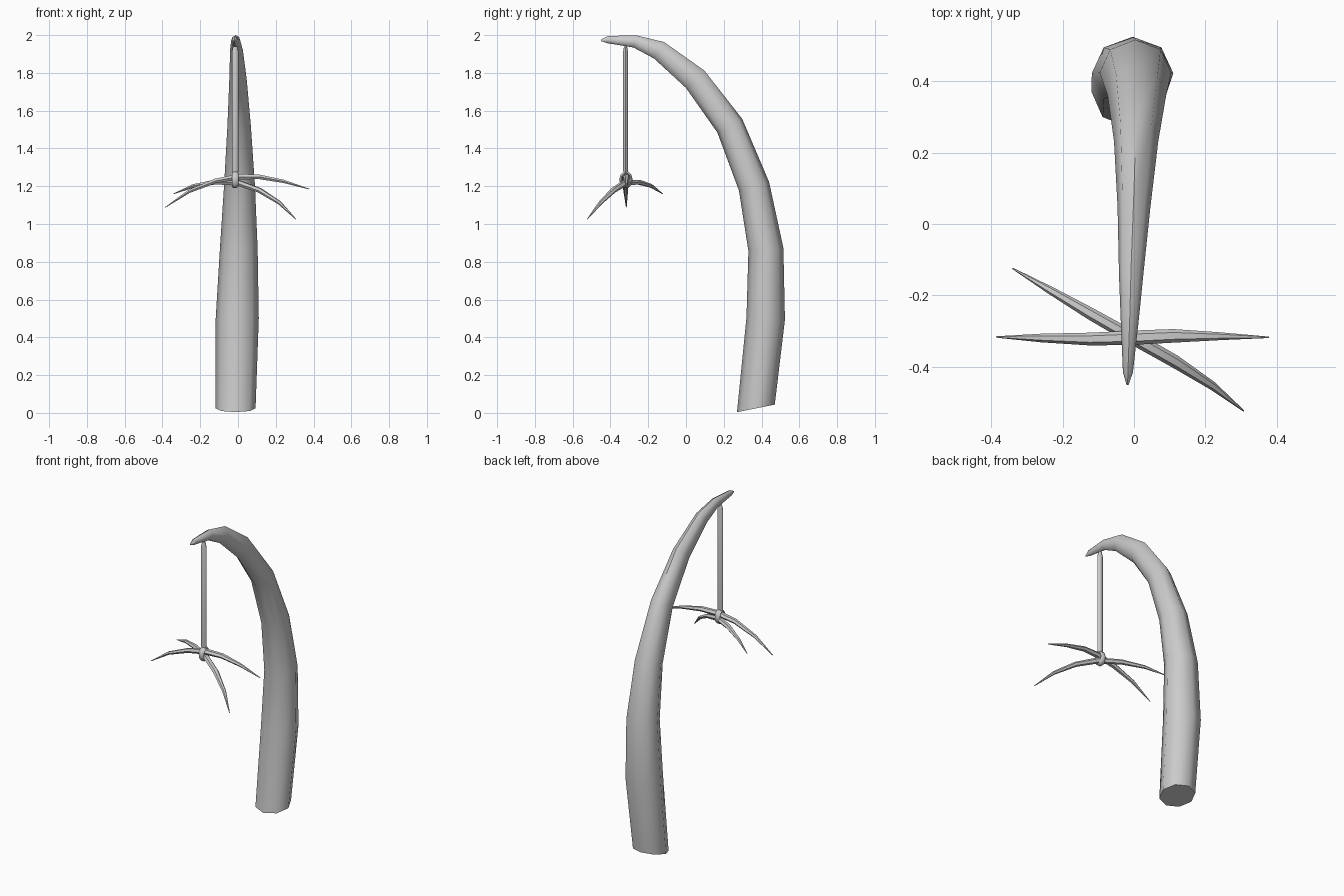
import bpy, math
from mathutils import Vector


def finish(name, verts, faces):
    mesh = bpy.data.meshes.new(name)
    mesh.from_pydata(verts, [], faces)
    mesh.update()
    obj = bpy.data.objects.new(name, mesh)
    bpy.context.collection.objects.link(obj)
    bpy.ops.object.select_all(action='DESELECT')
    obj.select_set(True)
    bpy.context.view_layer.objects.active = obj
    bpy.ops.object.mode_set(mode='EDIT')
    bpy.ops.mesh.select_all(action='SELECT')
    bpy.ops.mesh.normals_make_consistent(inside=False)
    bpy.ops.object.mode_set(mode='OBJECT')
    bpy.ops.object.shade_smooth_by_angle(angle=math.radians(50))
    return obj


def loft(name, stations, side, sides, first_dir=None, closed=False):
    """Skin rings (x, y, z, side radius, other radius) along a path."""
    pts = [Vector(s[:3]) for s in stations]
    n = len(pts)
    side = Vector(side).normalized()
    verts, faces = [], []
    for i, s in enumerate(stations):
        if closed:
            d = pts[(i + 1) % n] - pts[i - 1]
        else:
            d = pts[min(i + 1, n - 1)] - pts[max(i - 1, 0)]
        if i == 0 and first_dir:
            d = Vector(first_dir)
        other = d.cross(side).normalized()
        for k in range(sides):
            a = 2 * math.pi * k / sides
            verts.append(pts[i] + side * s[3] * math.cos(a) + other * s[4] * math.sin(a))
    for i in range(n if closed else n - 1):
        for k in range(sides):
            k2 = (k + 1) % sides
            j = (i + 1) % n
            faces.append((i * sides + k, i * sides + k2, j * sides + k2, j * sides + k))
    if not closed:
        faces.append(tuple(range(sides)))
        faces.append(tuple(range((n - 1) * sides, n * sides)))
    return finish(name, verts, faces)


# Curved tusk post with a slightly tilted cut base
loft("tusk_post", [
    (-0.013, 0.370, 0.024, 0.106, 0.102),
    (-0.004, 0.422, 0.500, 0.114, 0.102),
    (0.004, 0.423, 0.865, 0.100, 0.093),
    (0.008, 0.360, 1.200, 0.082, 0.083),
    (0.006, 0.232, 1.520, 0.062, 0.075),
    (0.000, 0.048, 1.767, 0.046, 0.067),
    (-0.008, -0.143, 1.920, 0.034, 0.051),
    (-0.012, -0.272, 1.967, 0.025, 0.033),
    (-0.017, -0.415, 1.976, 0.014, 0.019),
    (-0.018, -0.450, 1.972, 0.003, 0.004),
], (1, 0, 0), 8, first_dir=(0, -0.04, 0.2))

# Hanging cord
loft("hanging_cord", [
    (-0.015, -0.320, 1.255, 0.012, 0.008),
    (-0.015, -0.320, 1.285, 0.018, 0.013),
    (-0.015, -0.320, 1.910, 0.018, 0.013),
    (-0.015, -0.320, 1.940, 0.011, 0.008),
], (1, 0, 0), 8)

# Two crossed curved spines, pointed at both ends
loft("cross_spine", [
    (-0.385, -0.316, 1.088, 0.002, 0.002),
    (-0.260, -0.319, 1.172, 0.012, 0.010),
    (-0.120, -0.322, 1.228, 0.018, 0.014),
    (0.000, -0.318, 1.250, 0.020, 0.017),
    (0.110, -0.313, 1.250, 0.019, 0.014),
    (0.240, -0.314, 1.226, 0.011, 0.010),
    (0.377, -0.317, 1.185, 0.002, 0.002),
], (0, 1, 0), 6)

loft("diagonal_spine", [
    (-0.340, -0.124, 1.160, 0.002, 0.002),
    (-0.235, -0.185, 1.202, 0.011, 0.010),
    (-0.120, -0.252, 1.222, 0.017, 0.014),
    (0.000, -0.320, 1.218, 0.019, 0.017),
    (0.115, -0.385, 1.178, 0.018, 0.014),
    (0.220, -0.453, 1.112, 0.012, 0.010),
    (0.307, -0.523, 1.025, 0.002, 0.002),
], (0.52, 0.85, 0), 6)

# Binding loop tying the spines to the cord
loop = [(-0.015, -0.318 + 0.027 * math.cos(a), 1.234 + 0.037 * math.sin(a), 0.018, 0.010)
        for a in (2 * math.pi * i / 10 for i in range(10))]
loft("binding_loop", loop, (1, 0, 0), 6, closed=True)
